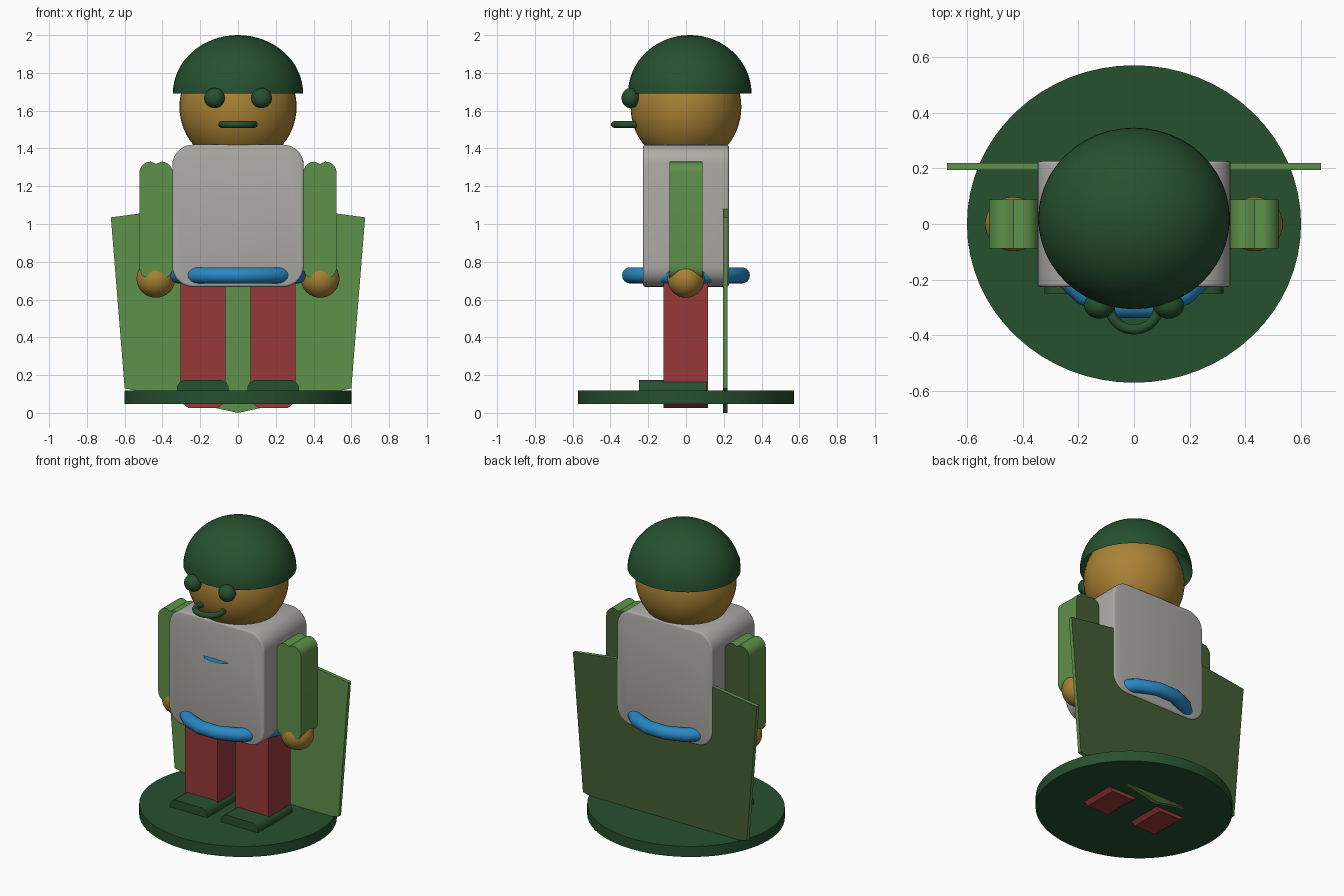
import bpy, bmesh, math
from mathutils import Matrix

old = bpy.data.objects.get("Cube")
if old:
    bpy.data.objects.remove(old, do_unlink=True)


def material(name, *srgb):
    lin = [((c / 255 + 0.055) / 1.055) ** 2.4 for c in srgb] + [1]
    m = bpy.data.materials.new(name)
    m.diffuse_color = lin
    m.use_nodes = True
    m.node_tree.nodes["Principled BSDF"].inputs["Base Color"].default_value = lin
    return m


DARK = material("dark_green", 38, 80, 47)
LEAF = material("leaf_green", 95, 145, 74)
MOSS = material("moss_green", 67, 94, 52)
SKIN = material("tan_skin", 170, 130, 53)
GREY = material("warm_grey", 173, 171, 167)
RED = material("brick_red", 152, 56, 58)
BLUE = material("bright_blue", 40, 136, 196)


def finish(name, bm, mat, angle=35, back_mat=None):
    bmesh.ops.recalc_face_normals(bm, faces=bm.faces)
    me = bpy.data.meshes.new(name)
    me.materials.append(mat)
    if back_mat:
        # Rear faces take the second colour
        me.materials.append(back_mat)
        for f in bm.faces:
            f.material_index = int(f.normal.y > 0.9)
    bm.to_mesh(me)
    bm.free()
    ob = bpy.data.objects.new(name, me)
    bpy.context.collection.objects.link(ob)
    bpy.ops.object.select_all(action="DESELECT")
    bpy.context.view_layer.objects.active = ob
    ob.select_set(True)
    bpy.ops.object.shade_smooth_by_angle(angle=math.radians(angle))
    return ob


def ball(name, centre, radii, mat, half=False):
    bm = bmesh.new()
    bmesh.ops.create_uvsphere(bm, u_segments=48, v_segments=32, radius=1)
    if half:
        low = [v for v in bm.verts if v.co.z < -0.01]
        bmesh.ops.delete(bm, geom=low, context="VERTS")
    bm.transform(Matrix.Translation(centre) @ Matrix.Diagonal((*radii, 1)))
    return finish(name, bm, mat)


def ring(name, centre, rx, ry, r, mat, major, minor=16):
    # Elliptical torus whose flat segments face the front
    bm = bmesh.new()
    loops = []
    for i in range(major):
        a = 2 * math.pi * (i + 0.5) / major
        loop = []
        for j in range(minor):
            b = 2 * math.pi * j / minor
            k = r * math.cos(b)
            loop.append(bm.verts.new((centre[0] + (rx + k) * math.cos(a),
                                      centre[1] + (ry + k) * math.sin(a),
                                      centre[2] + r * math.sin(b))))
        loops.append(loop)
    for i in range(major):
        p, q = loops[i], loops[(i + 1) % major]
        for j in range(minor):
            n = (j + 1) % minor
            bm.faces.new((p[j], q[j], q[n], p[n]))
    return finish(name, bm, mat)


def slab(name, outline, y0, y1, mat, bevel=0, angle=35, back_mat=None):
    # Extrude an x-z outline from y0 to y1
    bm = bmesh.new()
    face = bm.faces.new([bm.verts.new((x, y0, z)) for x, z in outline])
    out = bmesh.ops.extrude_face_region(bm, geom=[face])
    moved = [g for g in out["geom"] if isinstance(g, bmesh.types.BMVert)]
    bmesh.ops.translate(bm, verts=moved, vec=(0, y1 - y0, 0))
    if bevel:
        rim = [e for e in bm.edges if abs(e.verts[0].co.y - e.verts[1].co.y) < 1e-5]
        bmesh.ops.bevel(bm, geom=rim, offset=bevel, segments=3, profile=0.5,
                        affect="EDGES", clamp_overlap=True)
    return finish(name, bm, mat, angle, back_mat)


def rounded(x0, x1, z0, z1, r, steps=8, notch=0):
    # Rounded rectangle, with an optional crease in the middle of both ends
    pts = []
    corners = [(x1 - r, z1 - r), (x0 + r, z1 - r), (x0 + r, z0 + r), (x1 - r, z0 + r)]
    for q, (cx, cz) in enumerate(corners):
        for i in range(steps + 1):
            a = math.pi / 2 * (q + i / steps)
            pts.append((cx + r * math.cos(a), cz + r * math.sin(a)))
        if notch and q == 0:
            pts.append(((x0 + x1) / 2, z1 - notch))
        if notch and q == 2:
            pts.append(((x0 + x1) / 2, z0 + notch))
    return pts


# Stand
bm = bmesh.new()
bmesh.ops.create_cone(bm, cap_ends=True, segments=64, radius1=1, radius2=1, depth=1)
bm.transform(Matrix.Translation((0, 0, 0.083)) @ Matrix.Diagonal((0.602, 0.572, 0.07, 1)))
finish("stand", bm, DARK)

# Cape
slab("cape", [(-0.6, 0.13), (0, 0.0), (0.6, 0.13), (0.673, 1.035), (0, 1.125), (-0.673, 1.035)],
     0.195, 0.22, LEAF, angle=5, back_mat=MOSS)

# Torso and belt
slab("torso", rounded(-0.348, 0.348, 0.667, 1.42, 0.11), -0.227, 0.227, GREY, bevel=0.012)
ring("belt", (0, 0, 0.728), 0.322, 0.302, 0.043, BLUE, 16)

# Paper-thin scarf tip on the chest
bm = bmesh.new()
bmesh.ops.create_circle(bm, cap_ends=True, segments=32, radius=0.12)
bm.transform(Matrix.Translation((0, -0.151, 1.17)))
finish("scarf", bm, BLUE)

# Head, helmet and mouth
ball("head", (0, 0, 1.62), (0.31, 0.293, 0.31), SKIN)
ball("helmet", (0, 0.02, 1.69), (0.345, 0.327, 0.31), DARK, half=True)
ring("mouth", (0, -0.3, 1.527), 0.087, 0.08, 0.018, DARK, 32)

# Paired parts
for side, s in (("left", 1), ("right", -1)):
    ball(side + "_eye", (s * 0.125, -0.293, 1.667), (0.055, 0.048, 0.053), DARK)
    ball(side + "_hand", (s * 0.435, 0, 0.71), (0.102, 0.098, 0.1), SKIN)
    xa, xb = sorted((s * 0.345, s * 0.522))
    slab(side + "_arm", rounded(xa, xb, 0.71, 1.33, 0.06, notch=0.012), -0.088, 0.088, LEAF,
         back_mat=MOSS)
    xa, xb = sorted((s * 0.066, s * 0.304))
    slab(side + "_leg", [(xa, 0.06), (xa + 0.04, 0.026), (xb - 0.04, 0.026), (xb, 0.06),
                         (xb, 0.72), (xa, 0.72)], -0.118, 0.116, RED, angle=10)
    xa, xb = sorted((s * 0.05, s * 0.322))
    slab(side + "_shoe", [(xa, 0.09), (xb, 0.09), (xb, 0.14), (xb - 0.012, 0.16),
                          (xb - 0.035, 0.173), (xa + 0.035, 0.173), (xa + 0.012, 0.16),
                          (xa, 0.14)], -0.25, 0.11, DARK)
